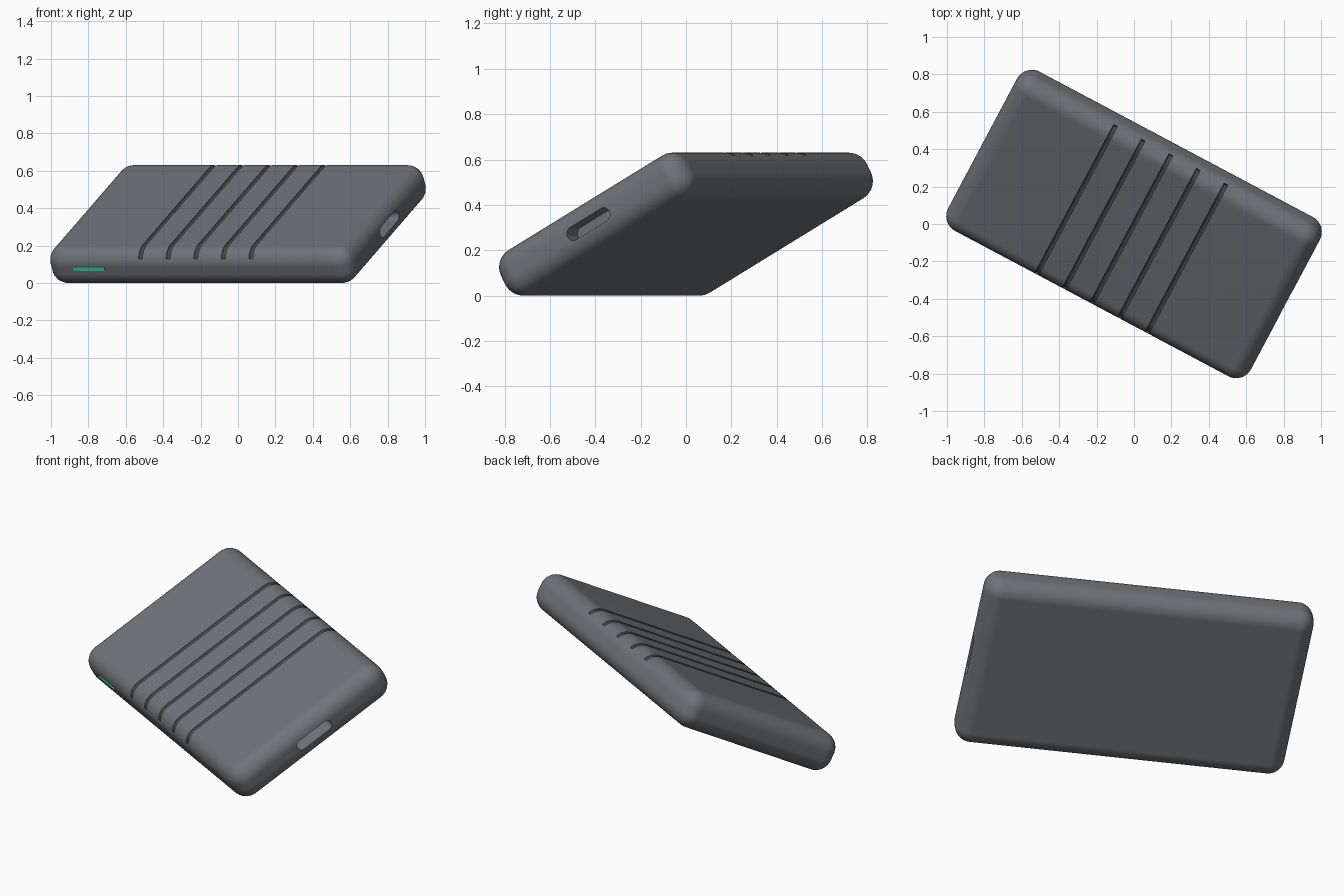
import bpy, bmesh, math
from mathutils import Matrix, Vector

default = bpy.data.objects.get("Cube")
if default:
    bpy.data.objects.remove(default, do_unlink=True)

# Overall size, edge radius and tilt
L, W, T, R = 1.834, 1.05, 0.22, 0.09
POSE = (Matrix.Translation((0, 0, 0.315))
        @ Matrix.Rotation(math.radians(-28), 4, 'Z')
        @ Matrix.Rotation(math.radians(28.5), 4, 'X'))


def material(name, color):
    m = bpy.data.materials.new(name)
    m.use_nodes = True
    m.diffuse_color = (*color, 1)
    bsdf = m.node_tree.nodes["Principled BSDF"]
    bsdf.inputs["Base Color"].default_value = (*color, 1)
    bsdf.inputs["Roughness"].default_value = 0.5
    return m


GREY = material("casing grey", (0.16, 0.17, 0.185))
DARK = material("groove charcoal", (0.06, 0.063, 0.068))
GREEN = material("light green", (0.06, 0.72, 0.40))


def add_object(name, bm, mats):
    mesh = bpy.data.meshes.new(name)
    bmesh.ops.recalc_face_normals(bm, faces=bm.faces)
    bm.to_mesh(mesh)
    bm.free()
    ob = bpy.data.objects.new(name, mesh)
    bpy.context.collection.objects.link(ob)
    for m in mats:
        mesh.materials.append(m)
    return ob


def select_only(ob):
    bpy.ops.object.select_all(action='DESELECT')
    ob.select_set(True)
    bpy.context.view_layer.objects.active = ob


def pill(name, length, height, depth, matrix, mats, steps=12):
    """Stadium outline in XY, extruded along +Z, then placed by matrix."""
    r, half = height / 2, (length - height) / 2
    bm = bmesh.new()
    verts = []
    for side, start in ((1, -90), (-1, 90)):
        for i in range(steps + 1):
            a = math.radians(start + 180 * i / steps)
            verts.append(bm.verts.new((side * half + r * math.cos(a), r * math.sin(a), 0)))
    face = bm.faces.new(verts)
    new = bmesh.ops.extrude_face_region(bm, geom=[face])["geom"]
    bmesh.ops.translate(bm, vec=(0, 0, depth),
                        verts=[v for v in new if isinstance(v, bmesh.types.BMVert)])
    bmesh.ops.transform(bm, matrix=matrix, verts=bm.verts)
    return add_object(name, bm, mats)


def axes(x, y, z, origin):
    m = Matrix((x, y, z)).transposed().to_4x4()
    m.translation = Vector(origin)
    return m


# Casing: box with rounded edges
bm = bmesh.new()
bmesh.ops.create_cube(bm, size=1, matrix=Matrix.Diagonal((L, W, T, 1)))
casing = add_object("casing", bm, [GREY, DARK])
bevel = casing.modifiers.new("round_edges", 'BEVEL')
bevel.width, bevel.segments = R, 10
bevel.limit_method = 'NONE'

# Groove cutter: five tubes following the top and wrapping over both long edges
profile = []
for i in range(9):
    a = math.radians(30 + 60 * i / 8)
    profile.append((W / 2 - R + R * math.cos(a), T / 2 - R + R * math.sin(a)))
path = profile + [(-y, z) for y, z in reversed(profile)]
curve = bpy.data.curves.new("groove_cutter", 'CURVE')
curve.dimensions = '3D'
curve.bevel_depth = 0.012
curve.bevel_resolution = 4
curve.use_fill_caps = True
for k in range(-2, 3):
    spline = curve.splines.new('POLY')
    spline.points.add(len(path) - 1)
    for p, (y, z) in zip(spline.points, path):
        p.co = (k * 0.167, y, z, 1)
grooves = bpy.data.objects.new("groove_cutter", curve)
bpy.context.collection.objects.link(grooves)
select_only(grooves)
bpy.ops.object.convert(target='MESH')
grooves = bpy.context.view_layer.objects.active
grooves.data.materials.clear()
for m in (GREY, DARK):
    grooves.data.materials.append(m)
for f in grooves.data.polygons:
    f.material_index = 1
bm = bmesh.new()
bm.from_mesh(grooves.data)
bmesh.ops.remove_doubles(bm, verts=bm.verts, dist=1e-5)
bmesh.ops.recalc_face_normals(bm, faces=bm.faces)
bm.to_mesh(grooves.data)
bm.free()

# Port cutter: pill-shaped recess in the left end
port = pill("port_cutter", 0.237, 0.062, 0.2,
            axes((0, 1, 0), (0, 0, 1), (1, 0, 0), (L / 2 - 0.1, 0, 0)), [GREY])

# Cut the grooves and the port
for cutter in (grooves, port):
    cutter.hide_render = True
    cut = casing.modifiers.new(cutter.name, 'BOOLEAN')
    cut.operation = 'DIFFERENCE'
    cut.solver = 'EXACT'
    cut.object = cutter
select_only(casing)
for name in [m.name for m in casing.modifiers]:
    bpy.ops.object.modifier_apply(modifier=name)
for cutter in (grooves, port):
    bpy.data.objects.remove(cutter, do_unlink=True)

# Smooth rounding with flat faces kept clean
bpy.ops.object.shade_smooth_by_angle(angle=math.radians(35))
weighted = casing.modifiers.new("clean_shading", 'WEIGHTED_NORMAL')
weighted.keep_sharp = True

# Status light on the front edge
light = pill("status_light", 0.19, 0.024, 0.009,
             axes((1, 0, 0), (0, 0, 1), (0, -1, 0), (-0.652, -W / 2 + 0.003, 0.014)), [GREEN])
select_only(light)
bpy.ops.object.shade_smooth_by_angle(angle=math.radians(35))

for ob in (casing, light):
    ob.matrix_world = POSE
